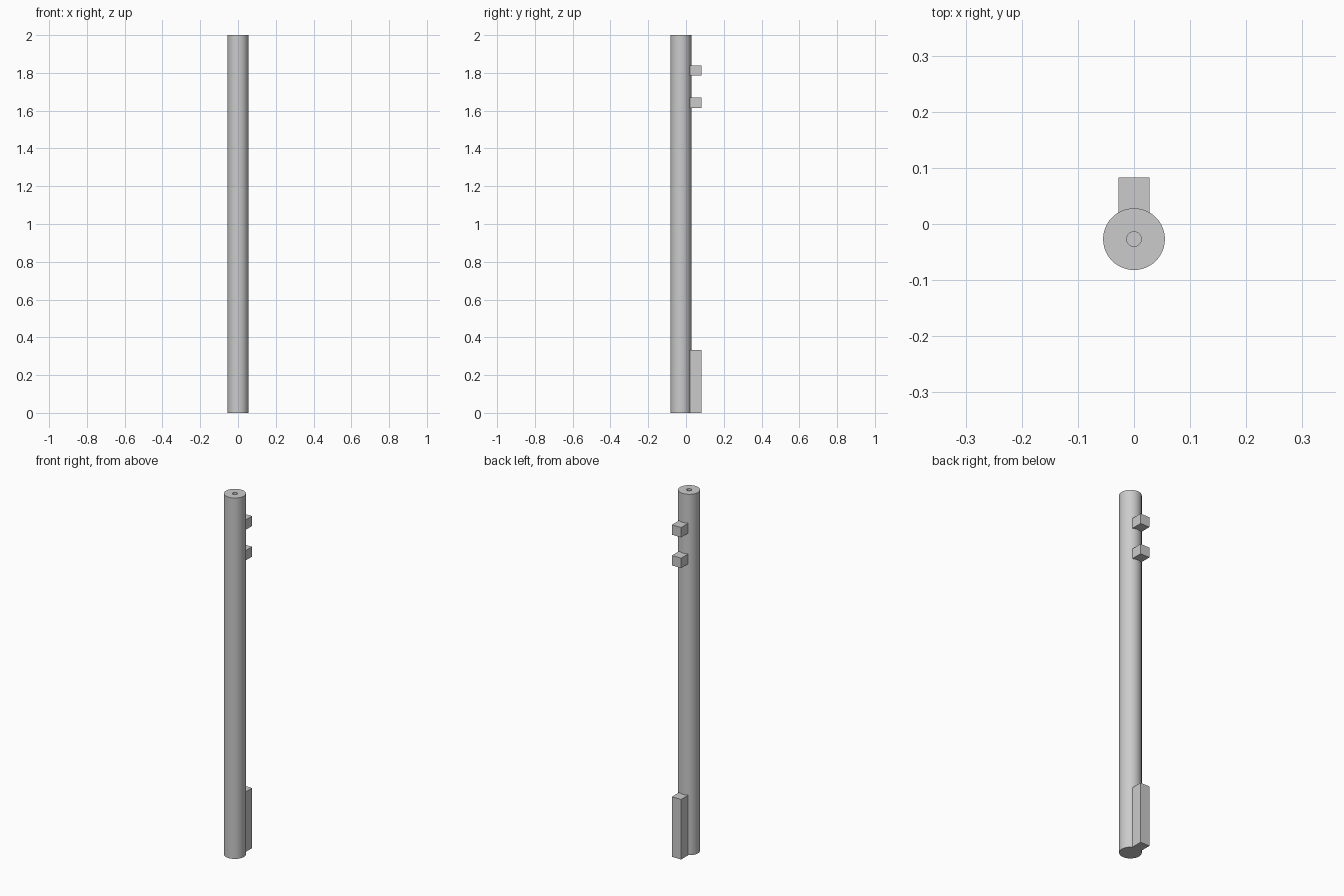
import bpy
import bmesh
from mathutils import Matrix, Vector

cube = bpy.data.objects.get("Cube")
if cube:
    bpy.data.objects.remove(cube, do_unlink=True)

AXIS_Y = -0.027
RADIUS, BORE, BORE_DEPTH = 0.055, 0.013, 0.11
HEIGHT, SIDES = 2.0, 96

grey = bpy.data.materials.new("plain_grey")
grey.use_nodes = True
colour = (0.6, 0.6, 0.6, 1)
grey.diffuse_color = colour
grey.node_tree.nodes["Principled BSDF"].inputs["Base Color"].default_value = colour


def make_object(name, bm):
    bmesh.ops.recalc_face_normals(bm, faces=bm.faces)
    mesh = bpy.data.meshes.new(name)
    bm.to_mesh(mesh)
    bm.free()
    mesh.materials.append(grey)
    obj = bpy.data.objects.new(name, mesh)
    bpy.context.collection.objects.link(obj)
    return obj


def cylinder(name, radius, z0, z1):
    bm = bmesh.new()
    place = Matrix.Translation((0, AXIS_Y, (z0 + z1) / 2))
    bmesh.ops.create_cone(bm, cap_ends=True, segments=SIDES, radius1=radius,
                          radius2=radius, depth=z1 - z0, matrix=place)
    return make_object(name, bm)


def box(name, lo, hi):
    lo, hi = Vector(lo), Vector(hi)
    bm = bmesh.new()
    place = Matrix.Translation((lo + hi) / 2) @ Matrix.Diagonal((*(hi - lo), 1))
    bmesh.ops.create_cube(bm, size=1, matrix=place)
    return make_object(name, bm)


def boolean(target, other, operation):
    mod = target.modifiers.new(other.name, "BOOLEAN")
    mod.operation, mod.solver, mod.object = operation, "EXACT", other
    bpy.context.view_layer.objects.active = target
    bpy.ops.object.modifier_apply(modifier=mod.name)
    bpy.data.objects.remove(other, do_unlink=True)


# Round shaft with a blind bore in its top end
shaft = cylinder("shaft", RADIUS, 0, HEIGHT)
bore = cylinder("bore_cutter", BORE, HEIGHT - BORE_DEPTH, HEIGHT + 0.1)
boolean(shaft, bore, "DIFFERENCE")

# Long foot rib and two small lugs on the back, trimmed to the shaft
for name, z0, z1 in (("foot_rib", 0, 0.333),
                     ("lower_lug", 1.615, 1.67),
                     ("upper_lug", 1.785, 1.84)):
    part = box(name, (-0.028, 0, z0), (0.028, 0.083, z1))
    trim = cylinder("trim_cutter", RADIUS, -0.1, HEIGHT)
    boolean(part, trim, "DIFFERENCE")
    for face in part.data.polygons:
        face.use_smooth = False

# Smooth the round wall, keep the rims sharp
bpy.ops.object.select_all(action="DESELECT")
shaft.select_set(True)
bpy.context.view_layer.objects.active = shaft
bpy.ops.object.shade_smooth_by_angle()
